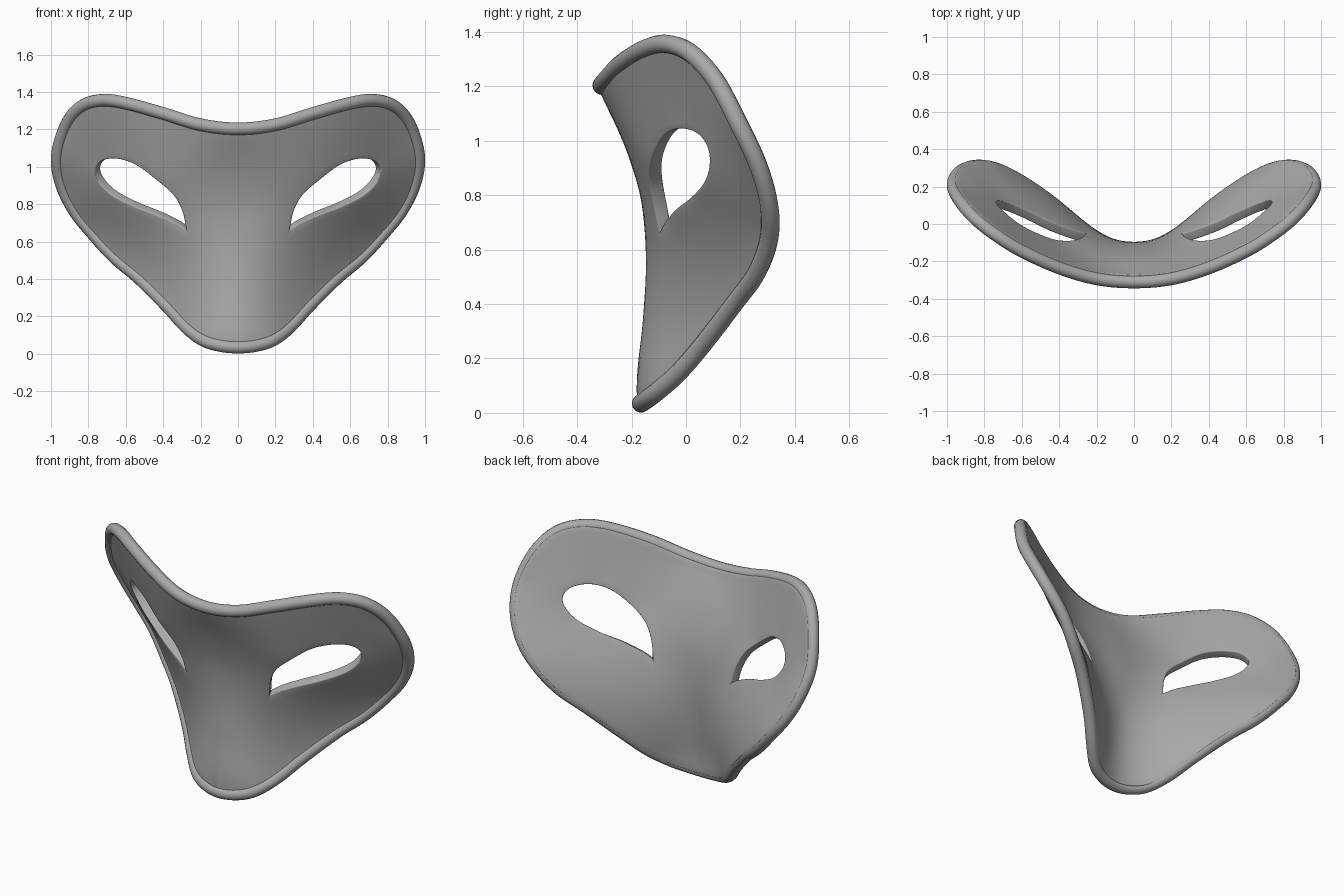
import bpy, bmesh, math
from mathutils import Vector

cube = bpy.data.objects.get("Cube")
if cube:
    bpy.data.objects.remove(cube)

GREY = 0.4
THICK = 0.052
RIM_RADIUS = 0.034
RINGS = 11

# Left half of the rim centre line, bottom to top
RIM = [(0, -.165, .035), (.1, -.15, .045), (.19, -.11, .075), (.28, -.03, .145),
       (.38, .065, .255), (.53, .18, .405), (.66, .26, .515), (.775, .305, .64),
       (.875, .305, .765), (.945, .265, .91), (.966, .195, 1.06), (.92, .11, 1.22),
       (.84, .02, 1.32), (.73, -.065, 1.355), (.6, -.145, 1.34), (.4, -.235, 1.285),
       (.2, -.293, 1.225), (0, -.31, 1.203)]
# Left eye opening, from the inner corner along the lower lid and back
EYE = [(.267, -.075, .67), (.33, -.055, .71), (.43, -.02, .755), (.545, .035, .8),
       (.66, .085, .86), (.73, .105, .93), (.75, .095, .99), (.717, .055, 1.037),
       (.64, -.01, 1.05), (.54, -.065, 1.02), (.43, -.105, .94), (.34, -.11, .86),
       (.29, -.095, .77), (.267, -.075, .67)]
# Ridge down the middle
RIDGE = [(0, -.25, 1.1), (0, -.205, 1), (0, -.142, .8), (0, -.122, .6),
         (0, -.128, .4), (0, -.148, .2)]


def vectors(points):
    return [Vector(p) for p in points]


def flip(p):
    return Vector((-p.x, p.y, p.z))


def smooth_path(points, before, after, steps=10):
    """Catmull-Rom curve through the points, guided by one point beyond each end."""
    pts = [before, *points, after]
    path = []
    for a, b, c, d in zip(pts, pts[1:], pts[2:], pts[3:]):
        for i in range(steps):
            t = i / steps
            path.append(b + (c - a) * t / 2 + (a * 2 - b * 5 + c * 4 - d) * t * t / 2
                        + (b * 3 - a - c * 3 + d) * t ** 3 / 2)
    return path + [points[-1]]


def resample(path, count):
    """Even spacing by length; returns count + 1 points."""
    lengths = [0]
    for a, b in zip(path, path[1:]):
        lengths.append(lengths[-1] + (b - a).length)
    result, k = [], 0
    for i in range(count + 1):
        goal = lengths[-1] * i / count
        while k < len(path) - 2 and lengths[k + 1] < goal:
            k += 1
        t = (goal - lengths[k]) / (lengths[k + 1] - lengths[k])
        result.append(path[k].lerp(path[k + 1], t))
    return result


def solve(rows):
    """Gaussian elimination on an augmented matrix."""
    n = len(rows)
    for c in range(n):
        p = max(range(c, n), key=lambda r: abs(rows[r][c]))
        rows[c], rows[p] = rows[p], rows[c]
        for r in range(n):
            if r != c and rows[r][c]:
                f = rows[r][c] / rows[c][c]
                rows[r] = [u - f * v for u, v in zip(rows[r], rows[c])]
    return [rows[i][n] / rows[i][i] for i in range(n)]


def bump(p, x, z):
    """Thin-plate kernel, summed over both mirrored sides."""
    total = 0
    for side in (1, -1):
        d = (p.x * side - x) ** 2 + (p.z - z) ** 2
        total += d * math.log(d) if d > 0 else 0
    return total


def fit_surface(points):
    rows = [[bump(q, p.x, p.z) for q in points] + [1, p.z, p.y] for p in points]
    rows.append([1 for p in points] + [0, 0, 0])
    rows.append([p.z for p in points] + [0, 0, 0])
    weights = solve(rows)

    def depth(x, z):
        bend = sum(w * bump(p, x, z) for w, p in zip(weights, points))
        return bend + weights[-2] + weights[-1] * z
    return depth


grey = bpy.data.materials.new("plain_grey")
grey.use_nodes = True
grey.diffuse_color = (GREY, GREY, GREY, 1)
grey.node_tree.nodes["Principled BSDF"].inputs["Base Color"].default_value = grey.diffuse_color


def select_only(obj):
    bpy.ops.object.select_all(action='DESELECT')
    obj.select_set(True)
    bpy.context.view_layer.objects.active = obj


# Curved depth of the face sheet, set slightly behind the rim
rim, eye, ridge = vectors(RIM), vectors(EYE), vectors(RIDGE)
behind = Vector((0, .012, 0))
depth = fit_surface([p + behind for p in rim] + eye[:-1] + ridge)

# Outer loop: rim from chin to brow, then back down the middle
half_rim = resample(smooth_path(rim, flip(rim[1]), flip(rim[-2])), 110)
middle = resample([half_rim[-1], half_rim[0]], 50)
outer = half_rim + middle[1:-1]
inner = resample(smooth_path(eye, eye[0] * 2 - eye[1], eye[-1] * 2 - eye[-2]), len(outer))[:-1]

# Face sheet: rings from the eye opening out to the outer loop
bm = bmesh.new()
rings = []
for k in range(RINGS + 1):
    ring = []
    for a, b in zip(inner, outer):
        p = a.lerp(b, k / RINGS)
        ring.append(bm.verts.new((p.x, depth(p.x, p.z), p.z)))
    rings.append(ring)
for low, high in zip(rings, rings[1:]):
    for i in range(len(low)):
        j = (i + 1) % len(low)
        bm.faces.new((low[i], high[i], high[j], low[j]))
bmesh.ops.recalc_face_normals(bm, faces=bm.faces)
if sum(f.normal.y * f.calc_area() for f in bm.faces) > 0:
    bmesh.ops.reverse_faces(bm, faces=bm.faces)
mesh = bpy.data.meshes.new("mask_face")
bm.to_mesh(mesh)
bm.free()
mesh.materials.append(grey)
face = bpy.data.objects.new("mask_face", mesh)
bpy.context.collection.objects.link(face)

mirror = face.modifiers.new("mirror", 'MIRROR')
mirror.merge_threshold = 0.002
solid = face.modifiers.new("thickness", 'SOLIDIFY')
solid.thickness = THICK
solid.offset = 0
solid.use_even_offset = False
bevel = face.modifiers.new("soft_edges", 'BEVEL')
bevel.width = 0.014
bevel.segments = 3
bevel.limit_method = 'ANGLE'
bevel.angle_limit = math.radians(55)
select_only(face)
bpy.ops.object.shade_smooth_by_angle(angle=math.radians(50))

# Rounded rim: closed tube along the whole outline
loop = half_rim + [flip(p) for p in half_rim[-2:0:-1]]
curve = bpy.data.curves.new("mask_rim", 'CURVE')
curve.dimensions = '3D'
curve.bevel_depth = RIM_RADIUS
curve.bevel_resolution = 5
spline = curve.splines.new('POLY')
spline.points.add(len(loop) - 1)
for point, p in zip(spline.points, loop):
    point.co = (*p, 1)
spline.use_cyclic_u = True
spline.use_smooth = True
curve.materials.append(grey)
tube = bpy.data.objects.new("mask_rim", curve)
bpy.context.collection.objects.link(tube)
